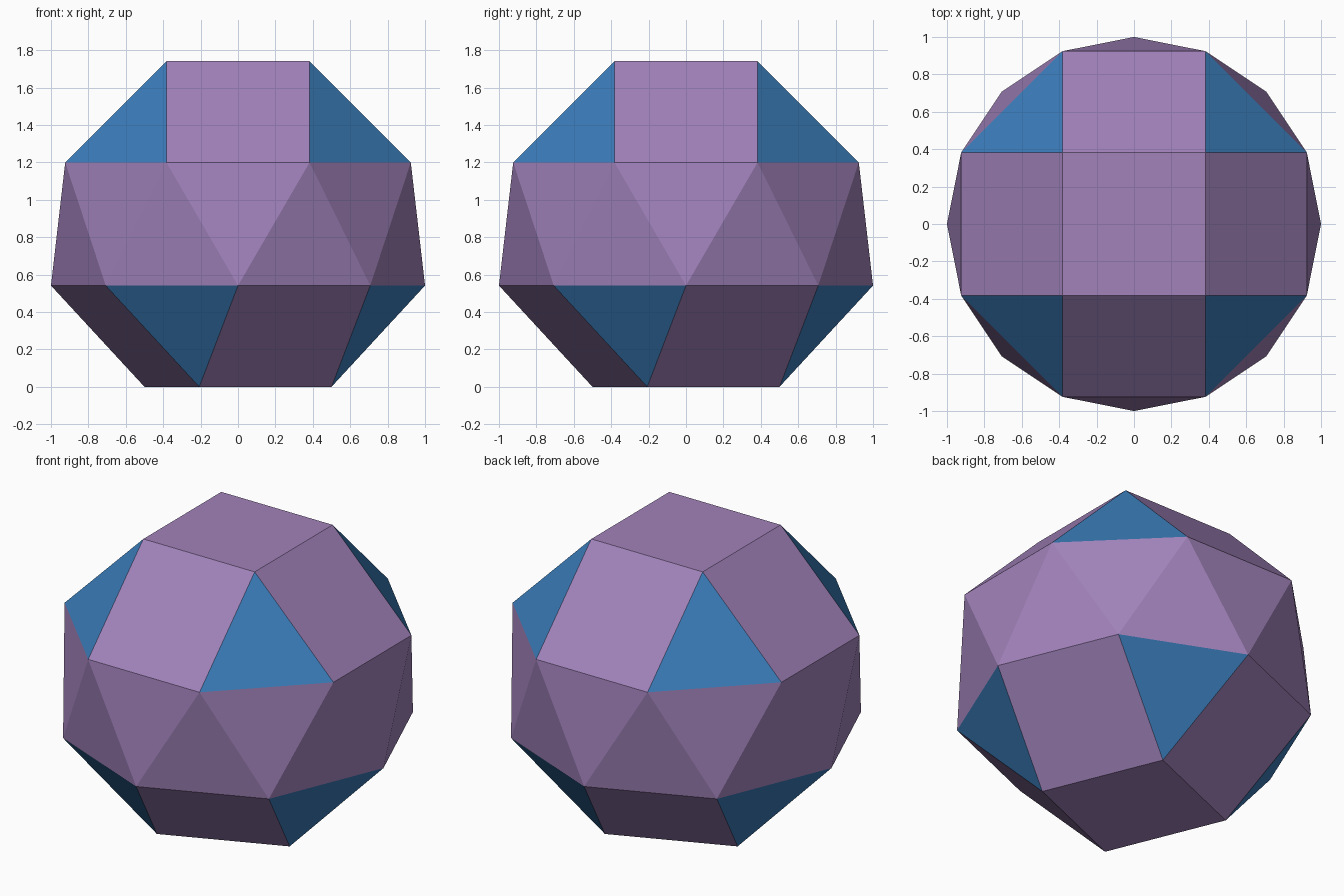
import bpy, bmesh, math

if "Cube" in bpy.data.objects:
    bpy.data.objects.remove(bpy.data.objects["Cube"])

# Equal-edged solid: two square cupolas joined by an octagonal band of triangles
EDGE = 2 * math.sin(math.pi / 8)           # side of an octagon of radius 1
CAP_H = EDGE / math.sqrt(2)                # height of each cupola
BAND_H = math.sqrt(EDGE ** 2 - (2 * math.sin(math.pi / 16)) ** 2)
SQ_R = EDGE / math.sqrt(2)                 # circumradius of the end squares


def material(name, rgb):
    m = bpy.data.materials.new(name)
    m.diffuse_color = (*rgb, 1)
    m.use_nodes = True
    m.node_tree.nodes["Principled BSDF"].inputs["Base Color"].default_value = m.diffuse_color
    return m


bm = bmesh.new()


def ring(count, radius, z, start):
    """Regular polygon of vertices, anticlockwise from a start angle in degrees."""
    angles = [math.radians(start + 360 * i / count) for i in range(count)]
    return [bm.verts.new((radius * math.cos(a), radius * math.sin(a), z)) for a in angles]


def cap(square, octagon, shift):
    """Square end face, four side squares and four coloured corner triangles."""
    bm.faces.new(square)
    for i in range(4):
        j = 2 * i + shift
        a, b, c = (octagon[(j + k) % 8] for k in range(3))
        bm.faces.new((square[i], a, b)).material_index = 1
        bm.faces.new((square[i], b, c, square[(i + 1) % 4]))


# Horizontal rings from the ground up
z1, z2 = CAP_H, CAP_H + BAND_H
bottom = ring(4, SQ_R, 0, -22.5)
lower = ring(8, 1, z1, -45)
upper = ring(8, 1, z2, 22.5)
top = ring(4, SQ_R, z2 + CAP_H, 45)

# Upper and lower cupolas
cap(top, upper, 0)
cap(bottom, lower, 0)

# Band of sixteen triangles; upper[i] lies between lower[i+1] and lower[i+2]
for i in range(8):
    p, q = lower[(i + 1) % 8], lower[(i + 2) % 8]
    bm.faces.new((p, q, upper[i]))
    bm.faces.new((upper[i], q, upper[(i + 1) % 8]))

bmesh.ops.recalc_face_normals(bm, faces=bm.faces)
mesh = bpy.data.meshes.new("faceted_solid")
bm.to_mesh(mesh)
bm.free()
mesh.materials.append(material("soft purple", (0.355, 0.223, 0.492)))
mesh.materials.append(material("blue", (0.043, 0.205, 0.492)))
solid = bpy.data.objects.new("faceted_solid", mesh)
bpy.context.collection.objects.link(solid)
